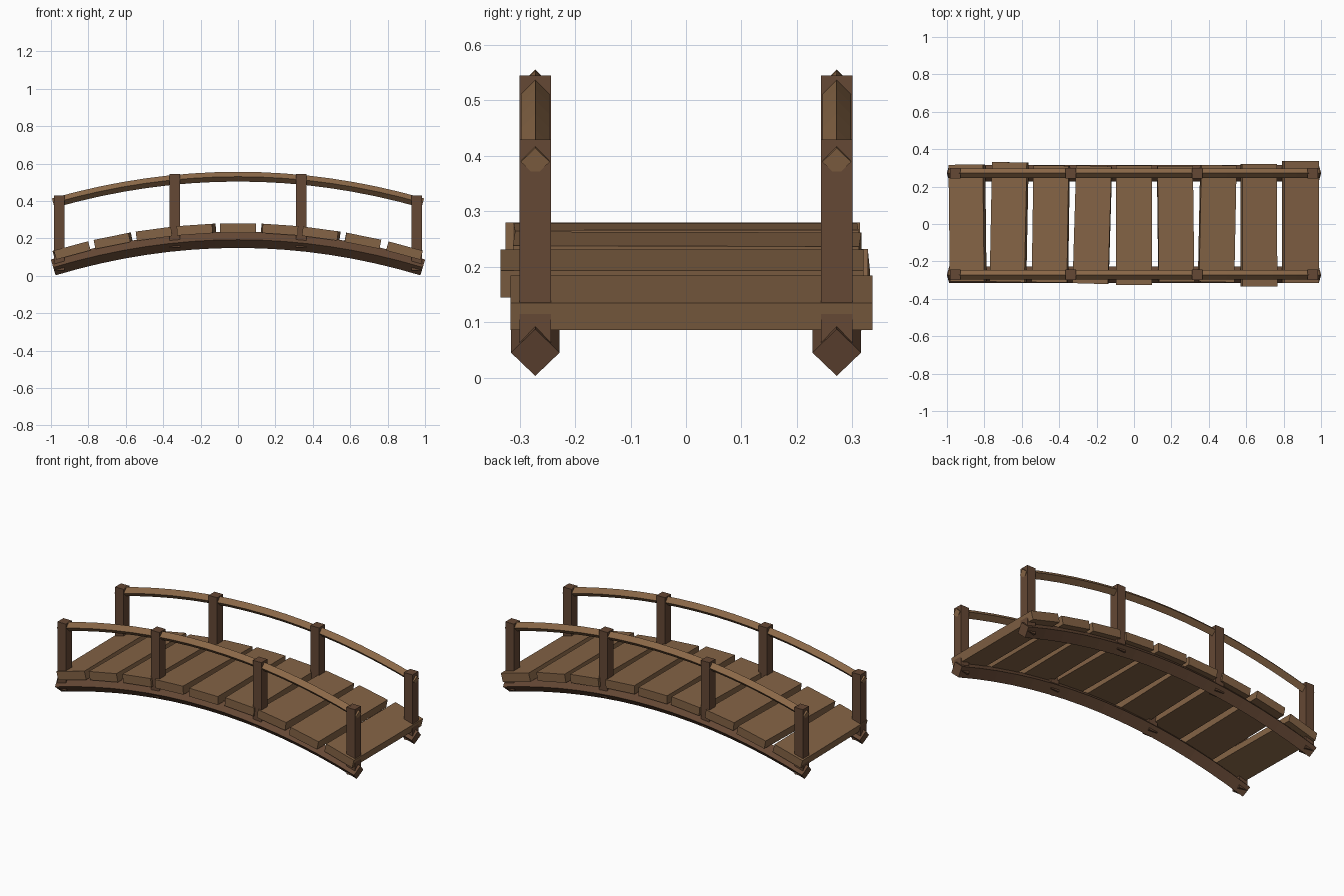
import bpy, bmesh, math
from mathutils import Matrix, Vector

if "Cube" in bpy.data.objects:
    bpy.data.objects.remove(bpy.data.objects["Cube"])

HALF, SIDE_Y = 0.988, 0.272


def material(name, rgb):
    m = bpy.data.materials.new(name)
    m.diffuse_color = (*rgb, 1)
    m.use_nodes = True
    m.node_tree.nodes["Principled BSDF"].inputs["Base Color"].default_value = m.diffuse_color
    return m


PLANK = material("plank_wood", (0.23, 0.125, 0.06))
POST = material("post_wood", (0.13, 0.065, 0.035))
RAIL = material("rail_wood", (0.26, 0.14, 0.065))
BEAM = material("beam_wood", (0.13, 0.065, 0.035))


def beam_z(x):
    return 0.193 - 0.148 * (x / HALF) ** 2


def rail_z(x):
    return 0.530 - 0.141 * (x / HALF) ** 2


def beam_slope(x):
    return -2 * 0.148 * x / HALF ** 2


def finish(name, bm, mat):
    bmesh.ops.recalc_face_normals(bm, faces=bm.faces)
    me = bpy.data.meshes.new(name)
    bm.to_mesh(me)
    bm.free()
    me.materials.append(mat)
    ob = bpy.data.objects.new(name, me)
    bpy.context.collection.objects.link(ob)


def box(name, size, matrix, mat):
    bm = bmesh.new()
    bmesh.ops.create_cube(bm, size=1, matrix=matrix @ Matrix.Diagonal((*size, 1)))
    finish(name, bm, mat)


def arched_bar(name, y, height, rise, radius, mat, steps=16):
    # diamond section swept along the arch, ends cut square to the path
    bm = bmesh.new()
    rings = []
    for i in range(steps + 1):
        x = -HALF + 2 * HALF * i / steps
        a = math.atan(-2 * rise * x / HALF ** 2)
        up = Vector((-math.sin(a), 0, math.cos(a))) * radius
        side = Vector((0, radius, 0))
        c = Vector((x, y, height(x)))
        rings.append([bm.verts.new(c + o) for o in (up, side, -up, -side)])
    for r, s in zip(rings, rings[1:]):
        for k in range(4):
            bm.faces.new((r[k], r[(k + 1) % 4], s[(k + 1) % 4], s[k]))
    bm.faces.new(rings[0])
    bm.faces.new(rings[-1])
    finish(name, bm, mat)


# Deck planks: (y shift, length, yaw), each slightly uneven
planks = [(0.005, 0.625, 0.012), (0.010, 0.640, -0.020), (0.000, 0.625, -0.015),
          (-0.004, 0.630, -0.030), (-0.006, 0.640, 0.000), (0.000, 0.620, 0.012),
          (0.002, 0.625, -0.020), (-0.007, 0.655, 0.002), (0.010, 0.653, 0.000)]
for i, (dy, length, yaw) in enumerate(planks):
    x = (i - 4) * 0.2225
    m = (Matrix.Translation((x, dy, beam_z(x) + 0.062))
         @ Matrix.Rotation(-math.atan(beam_slope(x)), 4, 'Y')
         @ Matrix.Rotation(yaw, 4, 'Z'))
    box(f"deck_plank_{i + 1}", (0.19, length, 0.05), m, PLANK)

# Beams, handrails and posts on both sides
for label, y in (("front", -SIDE_Y), ("back", SIDE_Y)):
    arched_bar(f"{label}_beam", y, beam_z, 0.148, 0.044, BEAM)
    arched_bar(f"{label}_handrail", y, rail_z, 0.141, 0.026, RAIL)
    for i, x in enumerate((-0.955, -0.337, 0.337, 0.955)):
        lo, hi = beam_z(x) - 0.025, rail_z(x) + 0.031
        box(f"{label}_post_{i + 1}", (0.056, 0.056, hi - lo),
            Matrix.Translation((x, y, (lo + hi) / 2)), POST)
